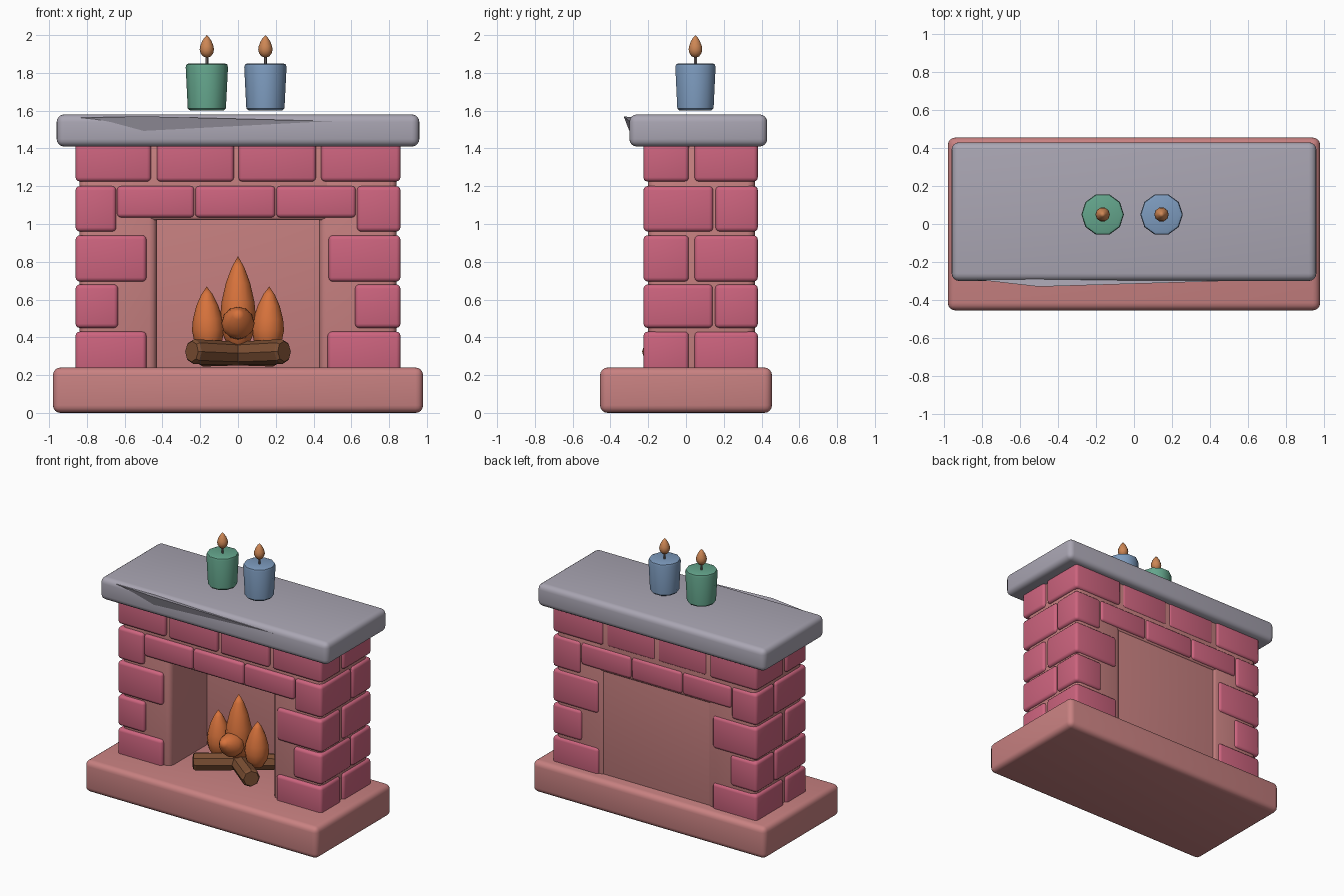
import bpy, bmesh, math
from mathutils import Vector

if "Cube" in bpy.data.objects:
    bpy.data.objects.remove(bpy.data.objects["Cube"], do_unlink=True)


def material(name, r, g, b):
    m = bpy.data.materials.new(name)
    m.use_nodes = True
    m.diffuse_color = (r, g, b, 1)
    m.node_tree.nodes["Principled BSDF"].inputs["Base Color"].default_value = (r, g, b, 1)
    return m


MORTAR = material("dusty pink mortar", 0.58, 0.22, 0.22)
BRICK = material("rose brick", 0.61, 0.127, 0.21)
STONE = material("grey stone", 0.40, 0.38, 0.45)
GREEN = material("green wax", 0.127, 0.376, 0.262)
BLUE = material("blue wax", 0.205, 0.328, 0.515)
FIRE = material("orange fire", 0.68, 0.17, 0.045)
WOOD = material("brown wood", 0.205, 0.08, 0.034)
GLOW = material("candle glow", 0.61, 0.24, 0.09)
WICK = material("wick grey", 0.19, 0.16, 0.16)


def finish(name, bm, mat, bevel=0, segments=3, angle=40):
    """Turn a bmesh into a bevelled, smooth-shaded object."""
    bmesh.ops.recalc_face_normals(bm, faces=bm.faces)
    if bevel:
        bmesh.ops.bevel(bm, geom=bm.edges[:], offset=bevel, segments=segments,
                        profile=0.5, affect='EDGES', clamp_overlap=True)
    me = bpy.data.meshes.new(name)
    bm.to_mesh(me)
    bm.free()
    me.materials.append(mat)
    ob = bpy.data.objects.new(name, me)
    bpy.context.collection.objects.link(ob)
    bpy.ops.object.select_all(action='DESELECT')
    ob.select_set(True)
    bpy.context.view_layer.objects.active = ob
    bpy.ops.object.shade_smooth_by_angle(angle=math.radians(angle))
    return ob


def box(name, x, y, z, mat, bevel, segments=3):
    """Box from (low, high) ranges on each axis."""
    bm = bmesh.new()
    bmesh.ops.create_cube(bm, size=1)
    for v in bm.verts:
        v.co = [r[0] if c < 0 else r[1] for c, r in zip(v.co, (x, y, z))]
    return finish(name, bm, mat, bevel, segments)


def lathe(name, profile, mat, sides=12, at=(0, 0, 0), angle=50):
    """Revolve (radius, height) pairs around z."""
    bm = bmesh.new()
    vs = [bm.verts.new((r, 0, z)) for r, z in profile]
    es = [bm.edges.new(p) for p in zip(vs, vs[1:])]
    bmesh.ops.spin(bm, geom=vs + es, cent=(0, 0, 0), axis=(0, 0, 1),
                   angle=math.tau, steps=sides)
    bmesh.ops.remove_doubles(bm, verts=bm.verts, dist=0.0005)
    ob = finish(name, bm, mat, angle=angle)
    ob.location = at
    return ob


# Hearth slab and mantel shelf
box("hearth_slab", (-0.98, 0.98), (-0.455, 0.455), (0, 0.24), MORTAR, 0.04, 4)
box("mantel_shelf", (-0.96, 0.96), (-0.30, 0.43), (1.41, 1.58), STONE, 0.04, 4)

# Chipped lip along the front of the mantel
bm = bmesh.new()
for co in ((-0.94, -0.28, 1.56), (-0.5, -0.33, 1.57), (0.65, -0.295, 1.54),
           (-0.5, -0.295, 1.48), (-0.5, -0.25, 1.56)):
    bm.verts.new(co)
bmesh.ops.convex_hull(bm, input=bm.verts)
finish("mantel_lip", bm, STONE)

# Mortar core around the firebox
for side, name in ((-1, "right_pillar"), (1, "left_pillar")):
    box(name, sorted((side * 0.43, side * 0.84)), (-0.2, 0.365), (0.2, 1.44), MORTAR, 0.04)
box("lintel_core", (-0.82, 0.82), (-0.2, 0.365), (1.02, 1.44), MORTAR, 0.02)
box("firebox_back", (-0.8, 0.8), (0.24, 0.355), (0.2, 1.42), MORTAR, 0.01)

# Corner bricks: row heights, inner x of the right and left stacks, depth of the side joint
FRONT, BACK = -0.225, 0.38
rows = [(0.2, 0.43, 0.485, 0.475, 0.03), (0.45, 0.68, 0.635, 0.62, 0.148),
        (0.695, 0.94, 0.485, 0.48, 0.03), (0.96, 1.2, 0.645, 0.63, 0.15),
        (1.225, 1.45, 0.46, 0.44, 0.03)]
for i, (low, high, right, left, joint) in enumerate(rows):
    gap = 0.015 if joint < 0.1 else 0.006
    for side, inner in ((-1, right), (1, left)):
        xs = sorted((side * inner, side * 0.86))
        label = f"{'left' if side > 0 else 'right'}_{i + 1}"
        box("front_corner_brick_" + label, xs, (FRONT, joint - gap), (low, high), BRICK, 0.022)
        box("back_corner_brick_" + label, xs, (joint + gap, BACK), (low, high), BRICK, 0.022)

# Lintel bricks and the course above them
for i, xs in enumerate(((-0.64, -0.232), (-0.226, 0.197), (0.203, 0.623))):
    box(f"lintel_brick_{i + 1}", xs, (FRONT, BACK), (1.035, 1.2), BRICK, 0.02)
for i, xs in enumerate(((-0.43, -0.022), (0.003, 0.412))):
    box(f"top_brick_{i + 1}", xs, (FRONT, 0.371), (1.225, 1.45), BRICK, 0.02)

# Crossed logs
for side, name in ((-1, "right_log"), (1, "left_log")):
    start, end = Vector((side * 0.245, -0.19, 0.325)), Vector((side * -0.2, 0.17, 0.305))
    length = (end - start).length
    log = lathe(name, [(0, 0), (0.055, 0), (0.066, 0.015), (0.06, length - 0.015),
                       (0.05, length), (0, length)], WOOD, 8, start, 30)
    log.rotation_euler = (end - start).to_track_quat('Z', 'Y').to_euler()

# Flames: a teardrop profile scaled to each tongue
TEAR = [(0, 0), (0.55, 0.06), (0.88, 0.2), (1, 0.36), (0.92, 0.52),
        (0.68, 0.72), (0.36, 0.88), (0, 1)]


def flame(name, at, radius, height, mat, sides=12, tilt=(0, 0)):
    ob = lathe(name, [(r * radius, z * height) for r, z in TEAR], mat, sides, at)
    ob.rotation_euler = (tilt[0], tilt[1], 0)
    return ob


flame("centre_flame", (0, 0.01, 0.32), 0.095, 0.51, FIRE)
for side, name in ((-1, "right_flame"), (1, "left_flame")):
    flame(name, (side * 0.155, 0, 0.31), 0.085, 0.36, FIRE, tilt=(0, side * 0.03))
flame("front_flame", (0, 0.0, 0.44), 0.088, 0.22, FIRE, tilt=(math.radians(65), 0))

# Candles
for name, x, wax in (("green", -0.165, GREEN), ("blue", 0.145, BLUE)):
    lathe(name + "_candle", [(0, 1.6), (0.088, 1.6), (0.101, 1.612), (0.112, 1.83),
                             (0.108, 1.845), (0.095, 1.85), (0, 1.843)],
          wax, 10, (x, 0.05, 0), 40)
    lathe(name + "_wick", [(0, 1.83), (0.008, 1.83), (0.008, 1.9), (0, 1.9)],
          WICK, 6, (x, 0.05, 0))
    flame(name + "_candle_flame", (x, 0.05, 1.88), 0.038, 0.12, GLOW, 10)
